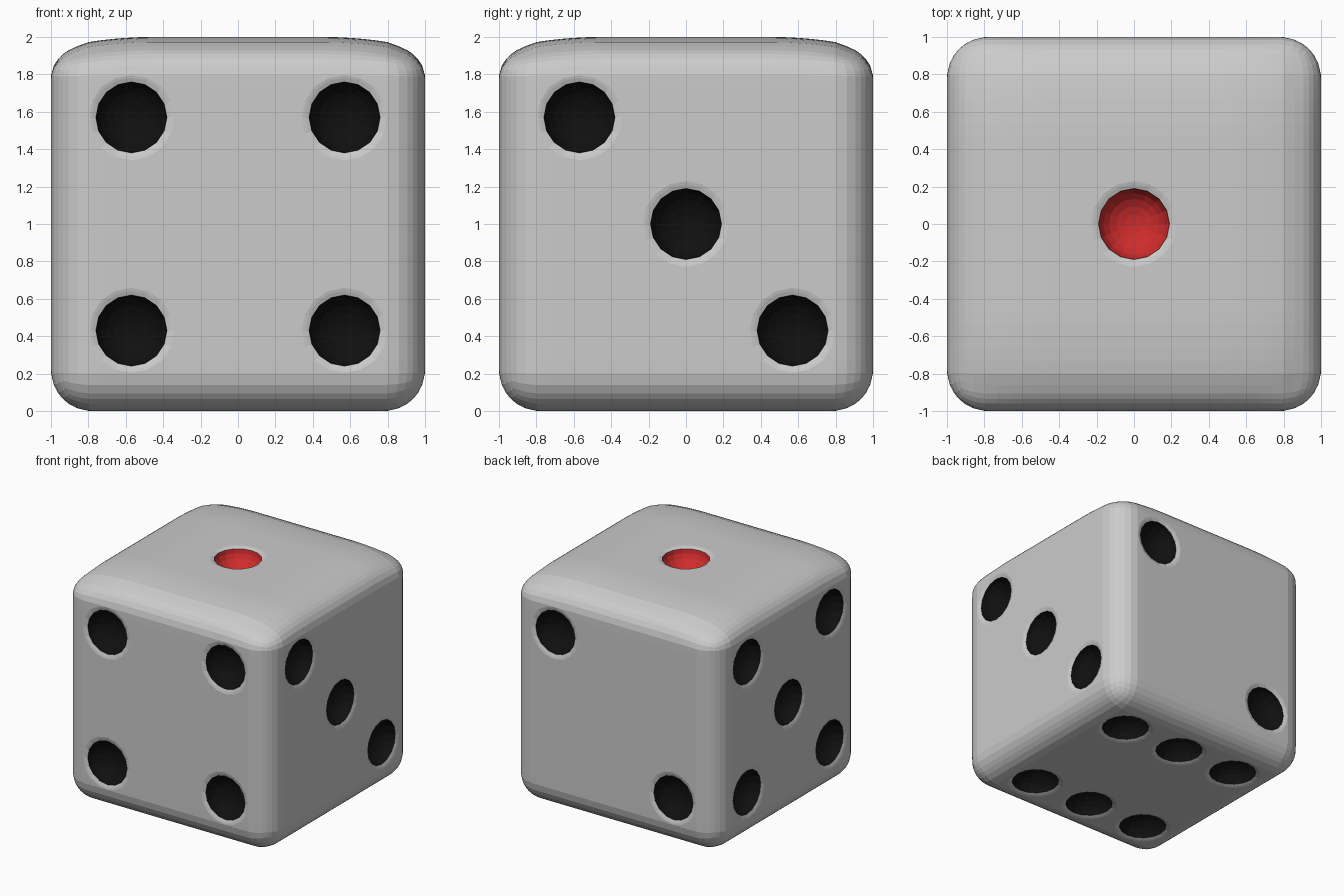
import bpy, bmesh, math
from mathutils import Vector

if "Cube" in bpy.data.objects:
    bpy.data.objects.remove(bpy.data.objects["Cube"])

R = 0.22      # edge rounding
P = 0.57      # pip offset from face centre
SIDES = 16


def colour(name, rgb):
    m = bpy.data.materials.new(name)
    m.diffuse_color = (*rgb, 1)
    m.use_nodes = True
    m.node_tree.nodes["Principled BSDF"].inputs["Base Color"].default_value = m.diffuse_color
    return m


black = colour("black", (0.005, 0.005, 0.005))
red = colour("red", (0.62, 0.025, 0.025))


def make_object(name, bm):
    me = bpy.data.meshes.new(name)
    bmesh.ops.recalc_face_normals(bm, faces=bm.faces)
    bm.to_mesh(me)
    bm.free()
    for m in (None, black, red):
        me.materials.append(m)
    ob = bpy.data.objects.new(name, me)
    bpy.context.collection.objects.link(ob)
    return ob


# Body: gridded cube with rounded edges and a softly drooping top
bm = bmesh.new()
bmesh.ops.create_cube(bm, size=2)
bmesh.ops.subdivide_edges(bm, edges=bm.edges[:], cuts=29, use_grid_fill=True)
for v in bm.verts:
    inner = Vector([max(R - 1, min(1 - R, c)) for c in v.co])
    v.co = inner + (v.co - inner).normalized() * R
    droop = sum(max(0, min(1, (abs(c) - 0.45) / 0.4)) ** 2 for c in v.co[:2])
    weight = max(0, min(1, (v.co.z - 0.78) / 0.2))
    v.co.z += 1 - 0.035 * droop * weight
die = make_object("die_body", bm)

# Pip cutter profile: rounded bowl, softened lip, cap above the surface
bowl = [(0.19 * math.sin(a), -0.012 - 0.14 * math.cos(a))
        for a in [math.radians(15 * i) for i in range(1, 7)]]
profile = bowl + [(0.212, -0.004), (0.25, 0.005), (0.25, 0.1)]


def add_pip(bm, centre, normal, mat):
    u = normal.orthogonal().normalized()
    w = normal.cross(u)
    rings = []
    for r, h in profile:
        ring = []
        for i in range(SIDES):
            a = math.tau * i / SIDES
            ring.append(bm.verts.new(
                centre + normal * h + (u * math.cos(a) + w * math.sin(a)) * r))
        rings.append(ring)
    pole = bm.verts.new(centre + normal * -0.152)
    for i in range(SIDES):
        j = (i + 1) % SIDES
        bm.faces.new((pole, rings[0][i], rings[0][j])).material_index = mat
        for k in range(len(rings) - 1):
            f = bm.faces.new((rings[k][i], rings[k][j],
                              rings[k + 1][j], rings[k + 1][i]))
            f.material_index = mat if k < len(bowl) - 1 else 0
    bm.faces.new(rings[-1])


# Pip layout: normal, horizontal axis, vertical axis, spots
X, Y, Z = Vector((1, 0, 0)), Vector((0, 1, 0)), Vector((0, 0, 1))
corners = [(-1, -1), (1, -1), (-1, 1), (1, 1)]
faces = [
    (Z, X, Y, [(0, 0)]),
    (Y, X, Z, [(1, 1), (-1, -1)]),
    (X, Y, Z, [(-1, 1), (0, 0), (1, -1)]),
    (-Y, X, Z, corners),
    (-X, Y, Z, corners + [(0, 0)]),
    (-Z, X, Y, corners + [(0, -1), (0, 1)]),
]
bm = bmesh.new()
for n, h, v, spots in faces:
    for a, b in spots:
        add_pip(bm, Z + n + h * a * P + v * b * P, n, 2 if len(spots) == 1 else 1)
cutter = make_object("pip_cutter", bm)
cutter.hide_render = True

# Carve the pips
mod = die.modifiers.new("pips", 'BOOLEAN')
mod.operation = 'DIFFERENCE'
mod.solver = 'EXACT'
mod.object = cutter
bpy.context.view_layer.objects.active = die
die.select_set(True)
bpy.ops.object.modifier_apply(modifier=mod.name)
bpy.data.objects.remove(cutter)
